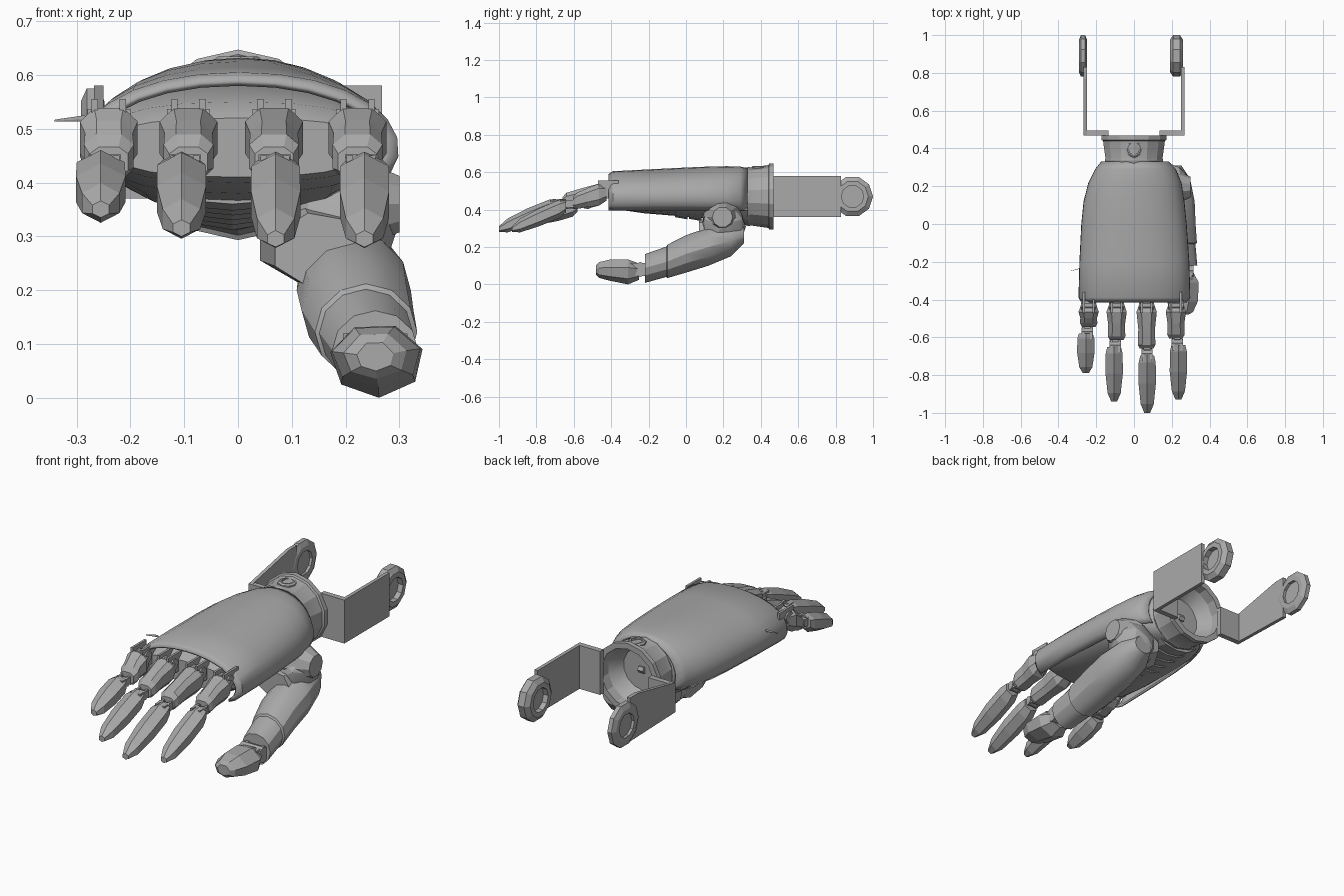
import bpy, bmesh, math
from mathutils import Matrix, Vector

cube = bpy.data.objects.get("Cube")
if cube:
    bpy.data.objects.remove(cube, do_unlink=True)

grey = bpy.data.materials.new("plain grey")
grey.use_nodes = True
COLOUR = (0.4, 0.4, 0.4, 1)
grey.diffuse_color = COLOUR
grey.node_tree.nodes["Principled BSDF"].inputs["Base Color"].default_value = COLOUR


def finish(name, bm, smooth=0):
    """Turn a bmesh into a named grey object."""
    bmesh.ops.recalc_face_normals(bm, faces=bm.faces)
    mesh = bpy.data.meshes.new(name)
    bm.to_mesh(mesh)
    bm.free()
    mesh.materials.append(grey)
    obj = bpy.data.objects.new(name, mesh)
    bpy.context.collection.objects.link(obj)
    if smooth:
        bpy.ops.object.select_all(action='DESELECT')
        obj.select_set(True)
        bpy.context.view_layer.objects.active = obj
        bpy.ops.object.shade_smooth_by_angle(angle=math.radians(smooth))
    return obj


def spow(v, e):
    return math.copysign(abs(v) ** e, v)


def loft(name, rings, n=8, power=2, turn=0.0, smooth=0, arc=None):
    """Skin rings (y, x, z, half width, up, down) lying across the y axis."""
    bm = bmesh.new()
    rows = []
    for y, cx, cz, w, up, down in rings:
        row = []
        for i in range(n):
            if arc:
                a = math.radians(arc[0] + (arc[1] - arc[0]) * i / (n - 1))
            else:
                a = math.tau * (i + turn) / n
            c, s = spow(math.cos(a), 2 / power), spow(math.sin(a), 2 / power)
            row.append(bm.verts.new((cx + w * c, y, cz + s * (up if s > 0 else down))))
        rows.append(row)
    for r, q in zip(rows, rows[1:]):
        for i in range(n - 1 if arc else n):
            j = (i + 1) % n
            bm.faces.new((r[i], r[j], q[j], q[i]))
    if not arc:
        bm.faces.new(rows[0])
        bm.faces.new(rows[-1])
    return finish(name, bm, smooth)


def box(name, lo, hi):
    lo, hi = Vector(lo), Vector(hi)
    bm = bmesh.new()
    size = hi - lo
    bmesh.ops.create_cube(bm, size=1, matrix=Matrix.Translation((lo + hi) / 2) @ Matrix.Diagonal((*size, 1)))
    return finish(name, bm)


def side_plate(name, outline, x0, x1):
    """Extrude a (y, z) outline across x."""
    bm = bmesh.new()
    face = bm.faces.new([bm.verts.new((x0, y, z)) for y, z in outline])
    new = bmesh.ops.extrude_face_region(bm, geom=[face])["geom"]
    bmesh.ops.translate(bm, vec=(x1 - x0, 0, 0), verts=[v for v in new if isinstance(v, bmesh.types.BMVert)])
    bm.faces.new(face.verts) if not face.is_valid else None
    return finish(name, bm)


def cylinder(name, centre, radius, depth, n=10, top=None):
    """Cylinder or cone along x."""
    bm = bmesh.new()
    bmesh.ops.create_cone(bm, cap_ends=True, segments=n, radius1=radius,
                          radius2=radius if top is None else top, depth=depth,
                          matrix=Matrix.Translation(centre) @ Matrix.Rotation(math.pi / 2, 4, 'Y'))
    return finish(name, bm)


def eyelet(name, centre, outer, inner, half, axis='X', n=10):
    """Faceted ring with a chamfered rim, open through the middle."""
    bm = bmesh.new()
    mid = (outer + inner) / 2
    profile = [(-half, inner), (-half, mid), (-half * 0.5, outer), (half * 0.5, outer), (half, mid), (half, inner)]
    rows = []
    for i in range(n):
        a = math.tau * i / n
        c, s = math.cos(a), math.sin(a)
        rows.append([bm.verts.new(Vector(centre) + Vector((d, r * c, r * s) if axis == 'X' else (r * c, r * s, d)))
                     for d, r in profile])
    for i in range(n):
        r, q = rows[i], rows[(i + 1) % n]
        for k in range(len(profile)):
            m = (k + 1) % len(profile)
            bm.faces.new((r[k], r[m], q[m], q[k]))
    return finish(name, bm)


# Back-of-hand shell: a thin arch, open below and at the knuckles
shell_rings = [(y, x, 0.46, w, up, 0.12) for y, x, w, up in [
    (-0.415, 0.0, 0.28, 0.13), (-0.39, 0.002, 0.297, 0.145), (-0.2, 0.002, 0.292, 0.155),
    (0.0, 0.0, 0.28, 0.165), (0.12, 0.0, 0.268, 0.17), (0.22, 0.005, 0.247, 0.172),
    (0.29, 0.008, 0.215, 0.17), (0.33, 0.005, 0.18, 0.162)]]
shell = loft("hand_shell", shell_rings, n=19, power=2.1, smooth=35, arc=(-32, 212))
thick = shell.modifiers.new("thickness", 'SOLIDIFY')
thick.thickness = 0.012

# Palm body under the shell
loft("palm_body", [
    (-0.39, 0.0, 0.47, 0.245, 0.05, 0.06), (-0.36, 0.0, 0.47, 0.262, 0.08, 0.07),
    (-0.22, 0.0, 0.47, 0.268, 0.11, 0.09), (0.0, 0.0, 0.47, 0.262, 0.13, 0.108),
    (0.18, 0.0, 0.47, 0.24, 0.13, 0.125), (0.28, 0.0, 0.47, 0.2, 0.13, 0.135),
    (0.33, 0.0, 0.47, 0.155, 0.13, 0.14)], n=20, power=2.5, smooth=35)

# Overlapping ribs beneath the palm, stepping down to the wrist
for i in range(5):
    y = -0.06 + 0.075 * i
    drop = 0.118 + 0.009 * i
    loft(f"palm_rib_{i + 1}", [
        (y, -0.01, 0.47, 0.23 - 0.015 * i, 0.02, drop - 0.008),
        (y + 0.068, -0.01, 0.47, 0.22 - 0.015 * i, 0.02, drop + 0.004)], n=16, power=2.2)

# Thin pointed sliver on the outer edge of the shell
loft("edge_spike", [(-0.235, -0.285, 0.518, 0.006, 0.007, 0.005), (-0.25, -0.34, 0.515, 0.002, 0.002, 0.002)], n=4)

# Hollow wrist cuff with a port on top
loft("wrist_cuff", [(y, 0, 0.47, r, r, r) for y, r in [
    (0.31, 0.15), (0.335, 0.158), (0.35, 0.155), (0.44, 0.168), (0.445, 0.177), (0.468, 0.177),
    (0.468, 0.148), (0.42, 0.145), (0.35, 0.105)]], n=14, turn=0.5, smooth=25)
eyelet("wrist_port", (0, 0.395, 0.622), 0.045, 0.028, 0.012, 'Z', 8)
cylinder("wrist_stud", (0.0, 0.35, 0.47), 0.018, 0.03, 6)

# Forearm bracket: flange, arm and recessed lug on each side
for side, label, lug_x, lug_half, low, high in [(1, "left", 0.225, 0.035, 0.36, 0.58),
                                                (-1, "right", 0.27, 0.022, 0.37, 0.52)]:
    inner, edge, outer = side * 0.135, side * 0.25, side * 0.268
    side_plate(f"{label}_bracket_flange", [(0.468, low), (0.495, low), (0.495, high), (0.468, high)], inner, outer)
    side_plate(f"{label}_bracket_arm", [(0.47, low), (0.83, 0.36), (0.83, 0.58), (0.77, 0.58), (0.47, high)],
               edge, outer)
    eyelet(f"{label}_bracket_lug", (side * lug_x, 0.89, 0.47), 0.11, 0.06, lug_half)
    cylinder(f"{label}_lug_web", (side * lug_x, 0.89, 0.47), 0.065, 0.016)


# Fingers: knuckle fork, first segment, hinge links and long faceted tip
def finger(name, x, tip_x, joint, tip, z_tip):
    for s in (-1, 1):
        box(f"{name}_knuckle_plate", (x + s * 0.026 - 0.006, -0.47, 0.46), (x + s * 0.026 + 0.006, -0.36, 0.555))
    cylinder(f"{name}_knuckle_pin", (x, -0.43, 0.51), 0.028, 0.08)
    end = joint + 0.03
    mid = (end - 0.45) / 2
    loft(f"{name}_first_segment", [
        (-0.425, x, 0.495, 0.042, 0.035, 0.05), (-0.465, x, 0.487, 0.057, 0.055, 0.07),
        (mid, x, 0.468, 0.047, 0.05, 0.058), (end + 0.02, x, 0.45, 0.049, 0.042, 0.05),
        (end, x, 0.44, 0.038, 0.028, 0.035)], n=8, power=2.6, turn=0.5)
    hx = (x + tip_x) / 2
    for s in (-1, 1):
        box(f"{name}_hinge_link", (hx + s * 0.021 - 0.006, joint - 0.035, 0.41),
            (hx + s * 0.021 + 0.006, joint + 0.05, 0.45))
    cylinder(f"{name}_hinge_pin", (hx, joint + 0.005, 0.43), 0.022, 0.06, n=8)
    length = tip - joint

    def ring(t, w, up, down):
        return (joint + length * t, tip_x, 0.425 + (z_tip + 0.015 - 0.425) * t, w, up, down)
    loft(f"{name}_tip", [ring(0.02, 0.042, 0.035, 0.035), ring(0.14, 0.052, 0.046, 0.052),
                         ring(0.5, 0.053, 0.048, 0.048), ring(0.85, 0.04, 0.038, 0.036),
                         ring(1, 0.018, 0.016, 0.015)], n=6, turn=0.5)


finger("little_finger", -0.24, -0.255, -0.575, -0.79, 0.335)
finger("ring_finger", -0.092, -0.105, -0.645, -0.94, 0.3)
finger("middle_finger", 0.067, 0.07, -0.69, -1.0, 0.28)
finger("index_finger", 0.222, 0.235, -0.635, -0.93, 0.28)

# Thumb mount: faceted hub blending into the side of the palm
bm = bmesh.new()
bmesh.ops.create_icosphere(bm, subdivisions=2, radius=1, matrix=Matrix.Translation((0.185, 0.2, 0.31))
                           @ Matrix.Rotation(math.radians(25), 4, 'Y') @ Matrix.Diagonal((0.11, 0.12, 0.125, 1)))
finish("thumb_mount", bm, 20)
cylinder("thumb_hub", (0.245, 0.195, 0.36), 0.105, 0.11, n=10, top=0.055)
loft("thumb_web", [(0.29, 0.15, 0.3, 0.07, 0.06, 0.05), (0.2, 0.14, 0.29, 0.11, 0.08, 0.08),
                   (0.07, 0.15, 0.275, 0.09, 0.07, 0.07)], n=7)

# Thumb: thick first segment, hinge and blunt tip
loft("thumb_first_segment", [
    (0.31, 0.2, 0.26, 0.05, 0.05, 0.04), (0.24, 0.205, 0.235, 0.092, 0.09, 0.085),
    (0.12, 0.215, 0.2, 0.106, 0.105, 0.1), (0.0, 0.222, 0.163, 0.104, 0.1, 0.1),
    (-0.1, 0.238, 0.122, 0.095, 0.09, 0.088), (-0.105, 0.238, 0.12, 0.087, 0.082, 0.08),
    (-0.22, 0.255, 0.088, 0.08, 0.074, 0.08)], n=12, smooth=30)
for s in (-1, 1):
    box("thumb_hinge_link", (0.255 + s * 0.045 - 0.008, -0.3, 0.045), (0.255 + s * 0.045 + 0.008, -0.19, 0.115))
cylinder("thumb_hinge_pin", (0.255, -0.245, 0.08), 0.04, 0.12, n=8)
loft("thumb_tip", [
    (-0.25, 0.258, 0.07, 0.055, 0.045, 0.045), (-0.31, 0.258, 0.073, 0.088, 0.066, 0.073),
    (-0.41, 0.257, 0.075, 0.084, 0.062, 0.055), (-0.465, 0.255, 0.075, 0.06, 0.048, 0.04),
    (-0.48, 0.255, 0.075, 0.035, 0.03, 0.025)], n=7, turn=0.3)
